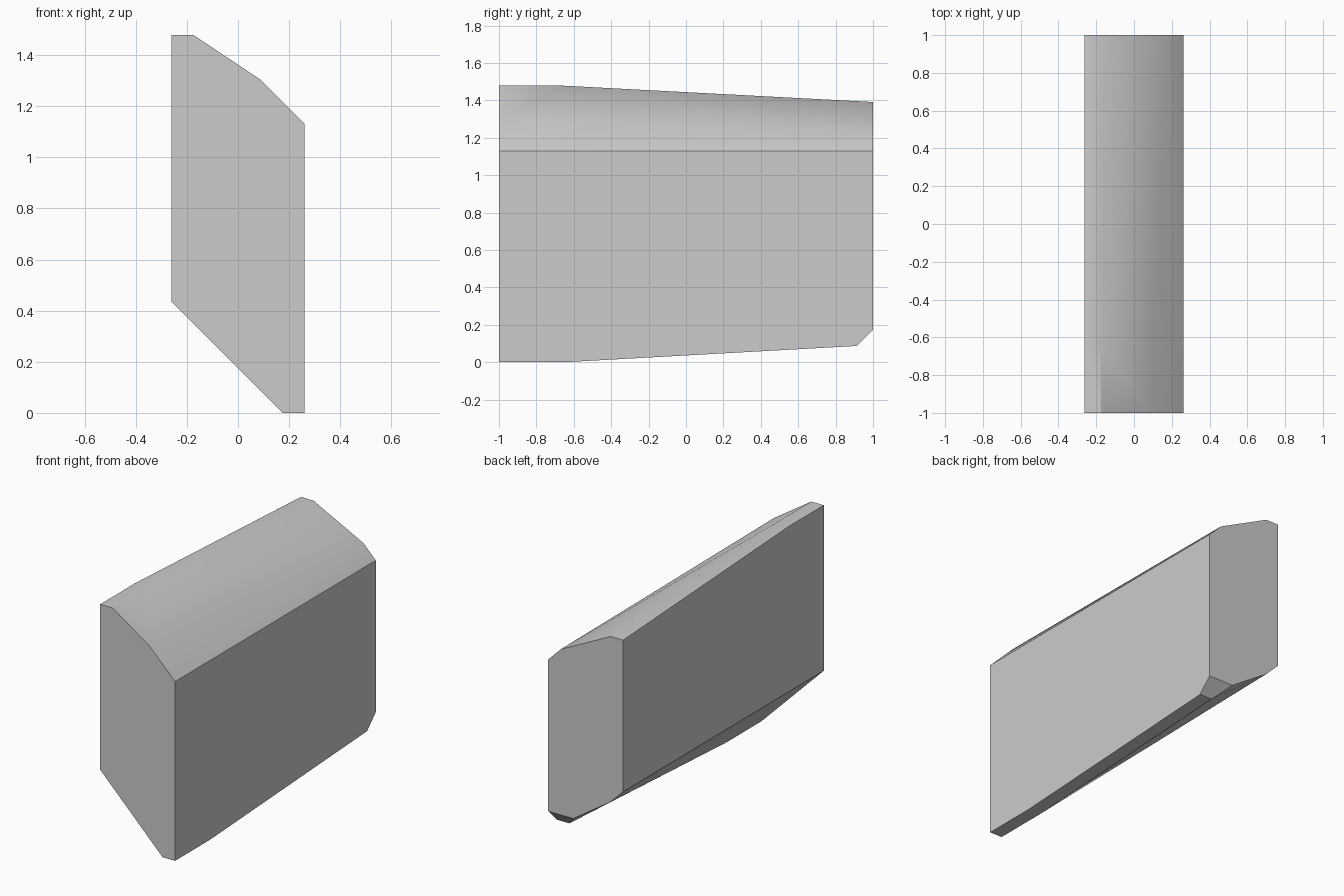
import bpy, bmesh, math

cube = bpy.data.objects.get("Cube")
if cube:
    bpy.data.objects.remove(cube, do_unlink=True)

U = 2 / 23  # grid step: the block is 6 x 23 x 17 steps

# Cross-sections (x, z) in grid steps, keyed by station along the length
sections = {
    0: [(-3, 5), (2, 0), (3, 0), (3, 13), (1, 15), (-2, 17), (-3, 17)],   # front end
    4: [(2, 0), (3, 0), (-2, 17), (-3, 17)],                              # start of taper
    22: [(2, 1), (3, 1)],                                                 # rear lower chamfer
    23: [(-3, 5), (-2, 4), (1, 2), (3, 2), (3, 13), (2, 14), (-2, 16), (-3, 16)],  # rear end
}

# Convex block wrapped around the sections
bm = bmesh.new()
for station, profile in sections.items():
    for x, z in profile:
        bm.verts.new((x * U, station * U - 1, z * U))
bmesh.ops.convex_hull(bm, input=bm.verts[:])
bmesh.ops.dissolve_limit(bm, angle_limit=math.radians(0.5),
                         verts=bm.verts[:], edges=bm.edges[:])
bmesh.ops.recalc_face_normals(bm, faces=bm.faces[:])
mesh = bpy.data.meshes.new("tapered_block")
bm.to_mesh(mesh)
bm.free()

block = bpy.data.objects.new("tapered_block", mesh)
bpy.context.collection.objects.link(block)

# Plain grey material
grey = bpy.data.materials.new("light_grey")
grey.use_nodes = True
colour = (0.6, 0.6, 0.6, 1)
grey.diffuse_color = colour
grey.node_tree.nodes["Principled BSDF"].inputs["Base Color"].default_value = colour
mesh.materials.append(grey)

# Soft curved top, crisp outer edges
bpy.ops.object.select_all(action="DESELECT")
block.select_set(True)
bpy.context.view_layer.objects.active = block
bpy.ops.object.shade_smooth_by_angle(angle=math.radians(30))
